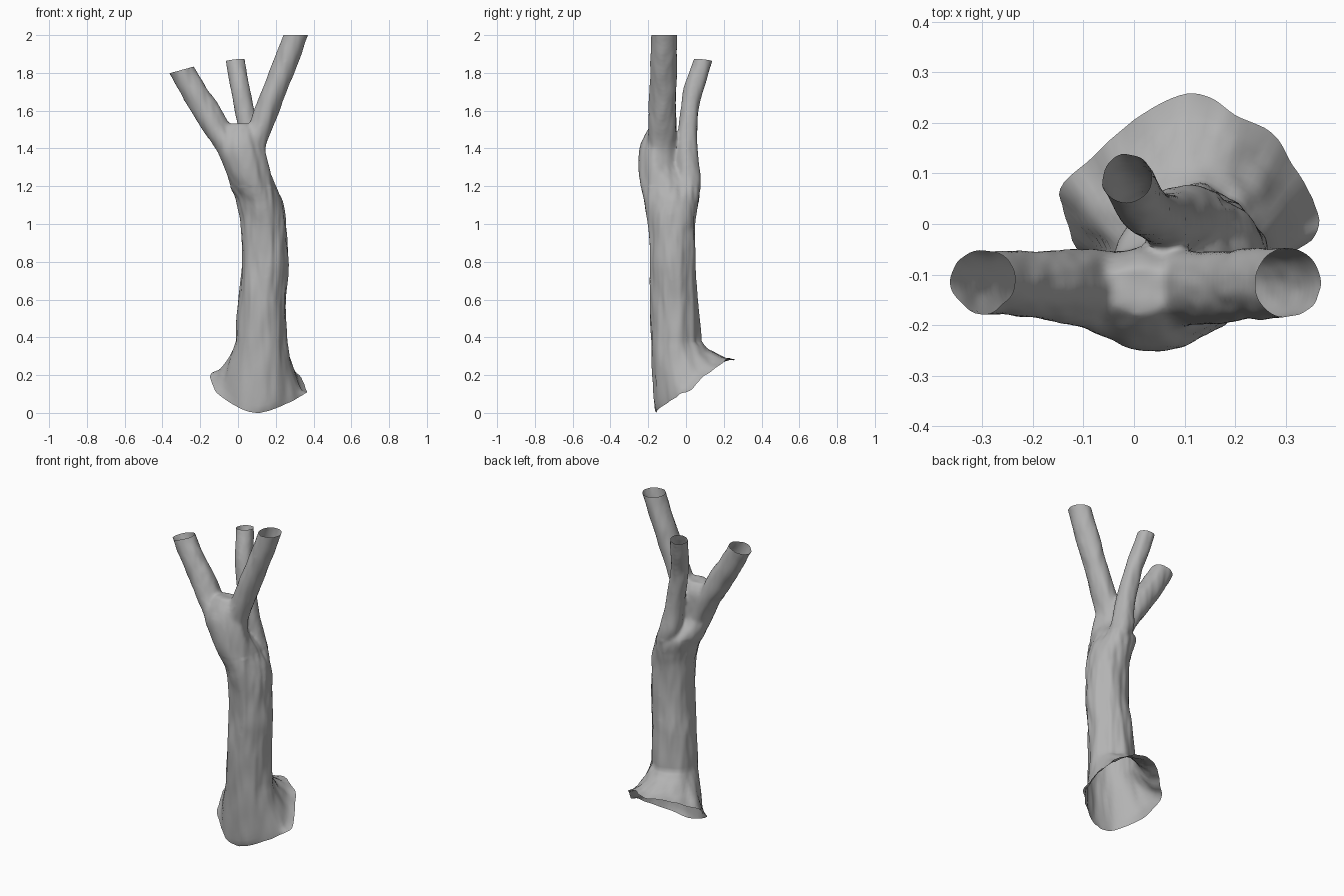
import bpy, bmesh, math
from mathutils import Vector, noise

if "Cube" in bpy.data.objects:
    bpy.data.objects.remove(bpy.data.objects["Cube"])

SEG = 80


def catmull(a, b, c, d, t):
    return [0.5 * (2 * q + (r - p) * t + (2 * p - 5 * q + 4 * r - s) * t * t
                   + (3 * q - p - 3 * r + s) * t ** 3) for p, q, r, s in zip(a, b, c, d)]


def resample(rows, steps=6):
    out = []
    for i in range(len(rows) - 1):
        a, d = rows[max(i - 1, 0)], rows[min(i + 2, len(rows) - 1)]
        out += [catmull(a, rows[i], rows[i + 1], d, k / steps) for k in range(steps)]
    return out + [list(rows[-1])]


def ring(row, bark):
    """Horizontal oval (z, cx, cy, rx, ry) with bark ridges."""
    z, cx, cy, rx, ry = row
    pts = []
    for i in range(SEG):
        a = 2 * math.pi * i / SEG - math.pi / 2
        k = 1 + bark * (math.sin(5 * a + 2 * z) + 0.6 * math.sin(11 * a - 3 * z))
        pts.append(Vector((cx + rx * k * math.cos(a), cy + ry * k * math.sin(a), z)))
    return pts


def loft(bm, rings, capped=True):
    """Skin the rings; returns the edges of the last ring."""
    vr = [[bm.verts.new(p) for p in r] for r in rings]
    for lo, hi in zip(vr, vr[1:]):
        for i in range(SEG):
            j = (i + 1) % SEG
            bm.faces.new((lo[i], lo[j], hi[j], hi[i]))
    if capped:
        bm.faces.new(vr[0][::-1])
        bm.faces.new(vr[-1])
    return [bm.edges.get((vr[-1][i - 1], vr[-1][i])) for i in range(SEG)]


# Sections: z, centre x, centre y, radius x, radius y
trunk = [(.38, .12, -.055, .135, .13), (.6, .125, -.0625, .126, .128),
         (.8, .143, -.07, .124, .12), (1.0, .137, -.075, .119, .125),
         (1.1, .118, -.078, .119, .137), (1.2, .08, -.09, .117, .15),
         (1.3, .045, -.143, .117, .107), (1.4, .015, -.145, .125, .1),
         (1.47, .01, -.135, .115, .085), (1.53, .012, -.13, .07, .05)]
left_branch = [(1.3, .0, -.14, .07, .09), (1.4, -.045, -.135, .075, .085),
               (1.5, -.11, -.125, .079, .075), (1.6, -.168, -.12, .083, .067),
               (1.7, -.232, -.117, .079, .064), (1.82, -.3, -.113, .076, .063),
               (1.95, -.38, -.11, .074, .061)]
right_branch = [(1.3, .07, -.13, .07, .08), (1.4, .075, -.13, .071, .078),
                (1.55, .133, -.125, .067, .073), (1.75, .21, -.122, .066, .071),
                (2.0, .304, -.116, .065, .069), (2.1, .34, -.115, .063, .067)]
back_branch = [(.85, .165, -.05, .055, .055), (1.0, .175, -.03, .071, .07),
               (1.15, .14, -.005, .07, .07), (1.25, .1, .013, .066, .066),
               (1.4, .075, .005, .056, .056), (1.6, .035, .018, .052, .049),
               (1.75, .005, .05, .052, .053), (1.86, -.015, .088, .049, .05),
               (1.96, -.03, .12, .048, .05)]

# Sloping root rim, counter-clockwise from the front
rim = [(.1, -.16, 0), (.2, -.14, .025), (.29, -.08, .065), (.35, -.03, .1), (.365, .02, .12),
       (.325, .1, .2), (.27, .18, .25), (.2, .215, .285), (.15, .25, .285), (.09, .255, .285),
       (0, .205, .27), (-.08, .135, .24), (-.145, .07, .2), (-.135, .01, .15),
       (-.1, -.06, .095), (.0, -.14, .03)]
n = len(rim)
rim_ring = []
for i in range(SEG):
    f = i / SEG * n
    k = int(f)
    rim_ring.append(Vector(catmull(rim[k - 1], rim[k], rim[(k + 1) % n], rim[(k + 2) % n], f - k)))

# Trunk and branches, fused into one continuous skin
bm = bmesh.new()
trunk_rings = [ring(r, .014) for r in resample(trunk)]
loft(bm, trunk_rings)
for b in (left_branch, right_branch, back_branch):
    loft(bm, [ring(r, .008) for r in resample(b)])
mesh = bpy.data.meshes.new("tree_trunk")
bm.to_mesh(mesh)
bm.free()
tree = bpy.data.objects.new("tree_trunk", mesh)
bpy.context.collection.objects.link(tree)
m = tree.modifiers.new("fuse", 'REMESH')
m.mode = 'VOXEL'
m.voxel_size = .01
m = tree.modifiers.new("soften", 'SMOOTH')
m.factor = .5
m.iterations = 8
fused = bpy.data.meshes.new_from_object(tree.evaluated_get(bpy.context.evaluated_depsgraph_get()))
tree.modifiers.clear()
tree.data = fused

# Saw the branches and the foot open
bm = bmesh.new()
bm.from_mesh(fused)
cuts = [(lambda c: c.x < -.15 and c.z > 1.65, (-.3, -.11, 1.815), (-.28, 0, 1)),
        (lambda c: c.x > .15 and c.z > 1.75, (.3, -.11, 2.0), (0, 0, 1)),
        (lambda c: c.y > 0 and c.z > 1.7, (-.015, .088, 1.867), (-.1, .1, 1)),
        (lambda c: c.z < .75, (0, 0, .6), (0, 0, -1))]
for inside, co, no in cuts:
    faces = [f for f in bm.faces if inside(f.calc_center_median())]
    geom = list({e for f in faces for e in f.edges} | {v for f in faces for v in f.verts}) + faces
    bmesh.ops.bisect_plane(bm, geom=geom, plane_co=co, plane_no=no, clear_outer=True)
sawn = [e for e in bm.edges if e.is_boundary and all(v.co.z < .61 for v in e.verts)]

# Flared hollow foot, bridged to the trunk
foot = []
for t in (0, .04, .1, .18, .28, .4, .52, .65, .78, .9):
    s = t ** .48
    foot.append([Vector((p.x + (q.x - p.x) * s, p.y + (q.y - p.y) * s, p.z + (q.z - p.z) * t))
                 for p, q in zip(rim_ring, trunk_rings[0])])
top = loft(bm, foot + trunk_rings[:6], capped=False)
bmesh.ops.bridge_loops(bm, edges=sawn + top)
bmesh.ops.recalc_face_normals(bm, faces=bm.faces[:])

# Bark: long uneven ridges, calmer on the branches
bm.normal_update()
for v in bm.verts:
    c = v.co
    amp = .009 if c.z < 1.2 else .005
    d = noise.noise(Vector((c.x * 16, c.y * 16, c.z * 4)))
    d += .6 * noise.noise(Vector((c.x * 34, c.y * 34, c.z * 7)))
    off = v.normal * (amp * d)
    if c.z > 1.97:
        off.z = 0
    v.co += off
low = min(v.co.z for v in bm.verts)
for v in bm.verts:  # set the foot exactly on the ground
    v.co.z -= low * max(0, 1 - v.co.z / .4)
bm.to_mesh(fused)
bm.free()

bark = bpy.data.materials.new("bark_grey")
bark.diffuse_color = (.45, .45, .45, 1)
bark.use_nodes = True
bark.node_tree.nodes["Principled BSDF"].inputs["Base Color"].default_value = bark.diffuse_color
fused.materials.clear()
fused.materials.append(bark)

bpy.context.view_layer.objects.active = tree
tree.select_set(True)
bpy.ops.object.shade_smooth_by_angle(angle=math.radians(60))
